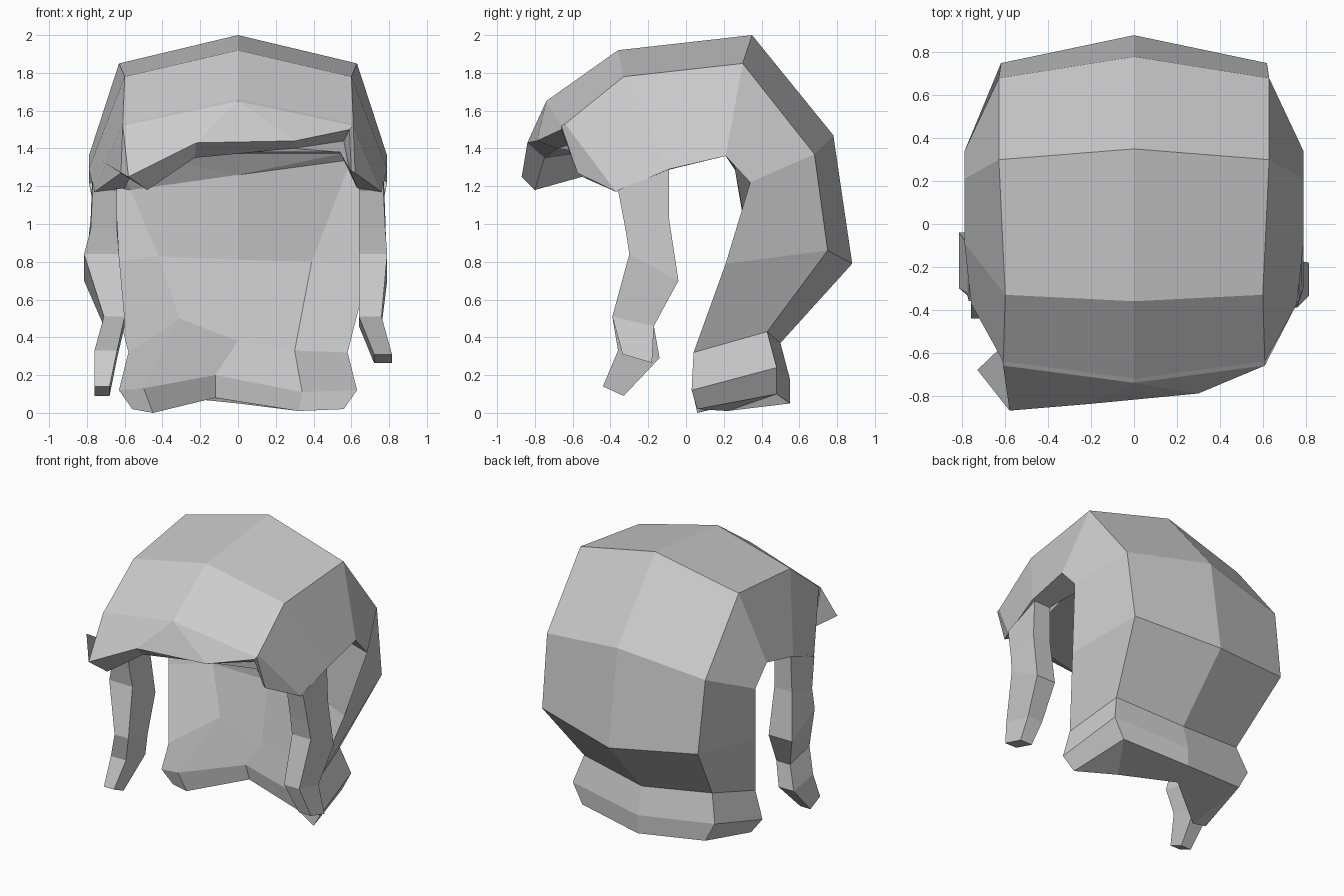
import bpy
import bmesh


def loft(name, rings, cap_a, cap_b):
    """Skin closed rings of equal length into a flat-shaded solid."""
    bm = bmesh.new()
    vs = [[bm.verts.new(p) for p in ring] for ring in rings]
    n = len(rings[0])
    for a, b in zip(vs, vs[1:]):
        for i in range(n):
            j = (i + 1) % n
            bm.faces.new((a[i], a[j], b[j], b[i]))
    for ring, cap in ((vs[0], cap_a), (vs[-1], cap_b)):
        for f in cap:
            bm.faces.new([ring[i] for i in f])
    bmesh.ops.remove_doubles(bm, verts=bm.verts, dist=0.002)
    bmesh.ops.dissolve_degenerate(bm, edges=bm.edges, dist=0.001)
    bmesh.ops.recalc_face_normals(bm, faces=bm.faces)
    me = bpy.data.meshes.new(name)
    bm.to_mesh(me)
    bm.free()
    ob = bpy.data.objects.new(name, me)
    bpy.context.collection.objects.link(ob)
    return ob


# Outer rows from brow over the crown to the nape: side, edge, centre (mirrored)
outer = [
    ((.62, -.575, 1.27), (.61, -.66, 1.52), (0, -.74, 1.65)),
    ((.76, -.37, 1.17), (.61, -.64, 1.53), (0, -.72, 1.665)),
    ((.79, -.09, 1.29), (.60, -.33, 1.78), (0, -.36, 1.92)),
    ((.79, .21, 1.36), (.63, .30, 1.85), (0, .35, 2.0)),
    ((.79, .34, 1.22), (.63, .68, 1.37), (0, .78, 1.47)),
    ((.70, .21, .79), (.62, .75, .86), (0, .88, .79)),
    ((.58, .04, .32), (.51, .43, .43), (0, .50, .37)),
    ((.63, .03, .12), (.565, .48, .24), (0, .55, .18)),
    ((.56, .06, .02), (.49, .48, .10), (0, .55, .05)),
]
# Inner surface for the same rows: right, centre, left
inner = [
    ((.59, -.55, 1.29), (0, -.56, 1.38), (-.57, -.55, 1.25)),
    ((.63, -.36, 1.19), (0, -.35, 1.38), (-.60, -.36, 1.19)),
    ((.64, -.08, 1.29), (0, -.08, 1.38), (-.64, -.08, 1.29)),
    ((.64, .21, 1.36), (0, .22, 1.37), (-.64, .21, 1.36)),
    ((.60, .25, 1.34), (0, .29, 1.26), (-.57, .33, 1.18)),
    ((.39, .35, .80), (0, .34, .81), (-.42, .31, .83)),
    ((.30, .28, .33), (0, .27, .38), (-.31, .24, .50)),
    ((.34, .22, .11), (-.12, .26, .20), (-.50, .03, .13)),
    ((.32, .22, .01), (-.12, .30, .08), (-.45, .06, 0)),
]
# Uneven fringe edge: six outer points, then four under it
rings = [[(-.73, -.68, 1.34), (-.58, -.87, 1.25), (-.22, -.84, 1.43),
          (.30, -.79, 1.44), (.59, -.66, 1.50), (.60, -.57, 1.28),
          (.56, -.56, 1.44), (.29, -.68, 1.40), (-.23, -.75, 1.35),
          (-.48, -.80, 1.18)]]
for (s, e, c), (r, m, l) in zip(outer, inner):
    mir = [(-p[0], p[1], p[2]) for p in (s, e)]
    w = .54 if m[2] > 1.3 else 0      # flat ceiling under the crown
    rings.append([mir[0], mir[1], c, c, e, s, r,
                  (m[0] + w, m[1], m[2]), (m[0] - w, m[1], m[2]), l])
cap = [(0, 1, 9), (1, 2, 8, 9), (2, 3, 7, 8), (3, 4, 6, 7), (4, 5, 6)]
loft("hair_cap", rings, cap, cap)

# Side locks: outer x, inner x, front y, front z, back y, back z
top = [(.77, .64, -.36, 1.18, -.09, 1.30), (.78, .64, -.32, .97, -.09, 1.03)]
right = top + [(.79, .64, -.30, .84, -.04, .70),
               (.76, .64, -.39, .51, -.17, .46),
               (.815, .72, -.335, .31, -.18, .265)]
left = top + [(.815, .63, -.30, .84, -.04, .70),
              (.71, .60, -.39, .51, -.17, .46),
              (.76, .64, -.36, .33, -.14, .29),
              (.76, .68, -.44, .14, -.33, .09)]
for name, side, sections in (("right_lock", 1, right), ("left_lock", -1, left)):
    loft(name, [[(side * xo, yf, zf), (side * xo, yb, zb),
                 (side * xi, yb, zb), (side * xi, yf, zf)]
                for xo, xi, yf, zf, yb, zb in sections],
         [(0, 1, 2, 3)], [(0, 1, 2, 3)])
